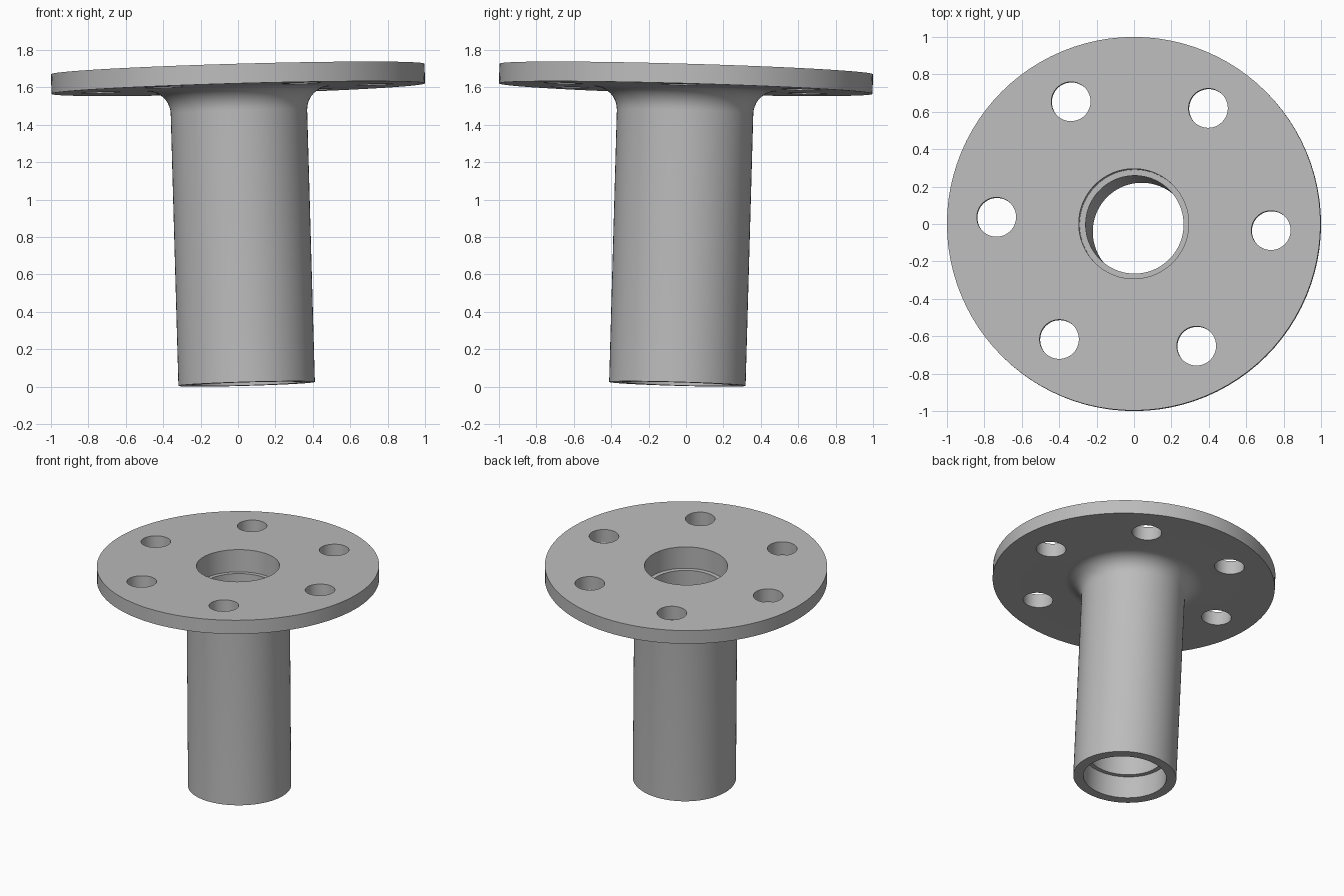
import bpy, bmesh, math
from mathutils import Matrix, Vector

cube = bpy.data.objects.get("Cube")
if cube:
    bpy.data.objects.remove(cube, do_unlink=True)

SEGMENTS = 96
LENGTH, THICKNESS = 1.685, 0.105
FLANGE_R, TUBE_R, FILLET = 0.999, 0.365, 0.125
BORE_R, SOCKET_R, SOCKET_DEPTH = 0.262, 0.294, 0.17
PITCH_R, HOLE_R, HOLES, HOLE_START = 0.735, 0.105, 6, math.radians(57.2)

grey = bpy.data.materials.new("plain grey")
grey.use_nodes = True
colour = (0.5, 0.5, 0.5, 1)
grey.diffuse_color = colour
grey.node_tree.nodes["Principled BSDF"].inputs["Base Color"].default_value = colour


def make_object(name, bm):
    bmesh.ops.recalc_face_normals(bm, faces=bm.faces)
    mesh = bpy.data.meshes.new(name)
    bm.to_mesh(mesh)
    bm.free()
    mesh.materials.append(grey)
    obj = bpy.data.objects.new(name, mesh)
    bpy.context.collection.objects.link(obj)
    return obj


def revolve(name, profile):
    """Spin a closed (radius, height) outline around z."""
    bm = bmesh.new()
    verts = [bm.verts.new((r, 0, z)) for r, z in profile]
    edges = [bm.edges.new((v, verts[i - 1])) for i, v in enumerate(verts)]
    bmesh.ops.spin(bm, geom=verts + edges, axis=(0, 0, 1), cent=(0, 0, 0),
                   angle=math.tau, steps=SEGMENTS, use_merge=True)
    bmesh.ops.remove_doubles(bm, verts=bm.verts, dist=0.0001)
    return make_object(name, bm)


# Tube, fillet, flange and stepped bore as one turned outline
under = LENGTH - THICKNESS
fillet = []
for i in range(11):
    a = math.pi / 2 * i / 10
    fillet.append((TUBE_R + FILLET * (1 - math.cos(a)),
                   under - FILLET * (1 - math.sin(a))))
outline = [(SOCKET_R, 0), (TUBE_R, 0)] + fillet + [
    (FLANGE_R, under), (FLANGE_R, LENGTH), (SOCKET_R, LENGTH),
    (SOCKET_R, LENGTH - SOCKET_DEPTH), (BORE_R, LENGTH - SOCKET_DEPTH),
    (BORE_R, SOCKET_DEPTH), (SOCKET_R, SOCKET_DEPTH)]
body = revolve("flanged_tube", outline)

# Ring of bolt holes
bm = bmesh.new()
for i in range(HOLES):
    a = HOLE_START + math.tau * i / HOLES
    place = Matrix.Translation((PITCH_R * math.cos(a), PITCH_R * math.sin(a),
                                LENGTH - THICKNESS / 2))
    bmesh.ops.create_cone(bm, cap_ends=True, segments=48, radius1=HOLE_R,
                          radius2=HOLE_R, depth=THICKNESS * 3, matrix=place)
cutter = make_object("bolt_hole_cutter", bm)
cutter.hide_render = True

cut = body.modifiers.new("bolt holes", "BOOLEAN")
cut.operation = "DIFFERENCE"
cut.solver = "EXACT"
cut.object = cutter
bpy.ops.object.select_all(action="DESELECT")
body.select_set(True)
bpy.context.view_layer.objects.active = body
bpy.ops.object.modifier_apply(modifier=cut.name)
bpy.data.objects.remove(cutter, do_unlink=True)
bpy.ops.object.shade_smooth_by_angle(angle=math.radians(30))

# Slight lean, with the flange kept centred and the tube foot on the ground
axis = Vector((-0.0283, 0.0283, 1)).normalized()
body.rotation_mode = "QUATERNION"
body.rotation_quaternion = Vector((0, 0, 1)).rotation_difference(axis)
offset = axis * (LENGTH - THICKNESS / 2)
body.location = (-offset.x, -offset.y, TUBE_R * math.hypot(axis.x, axis.y))
